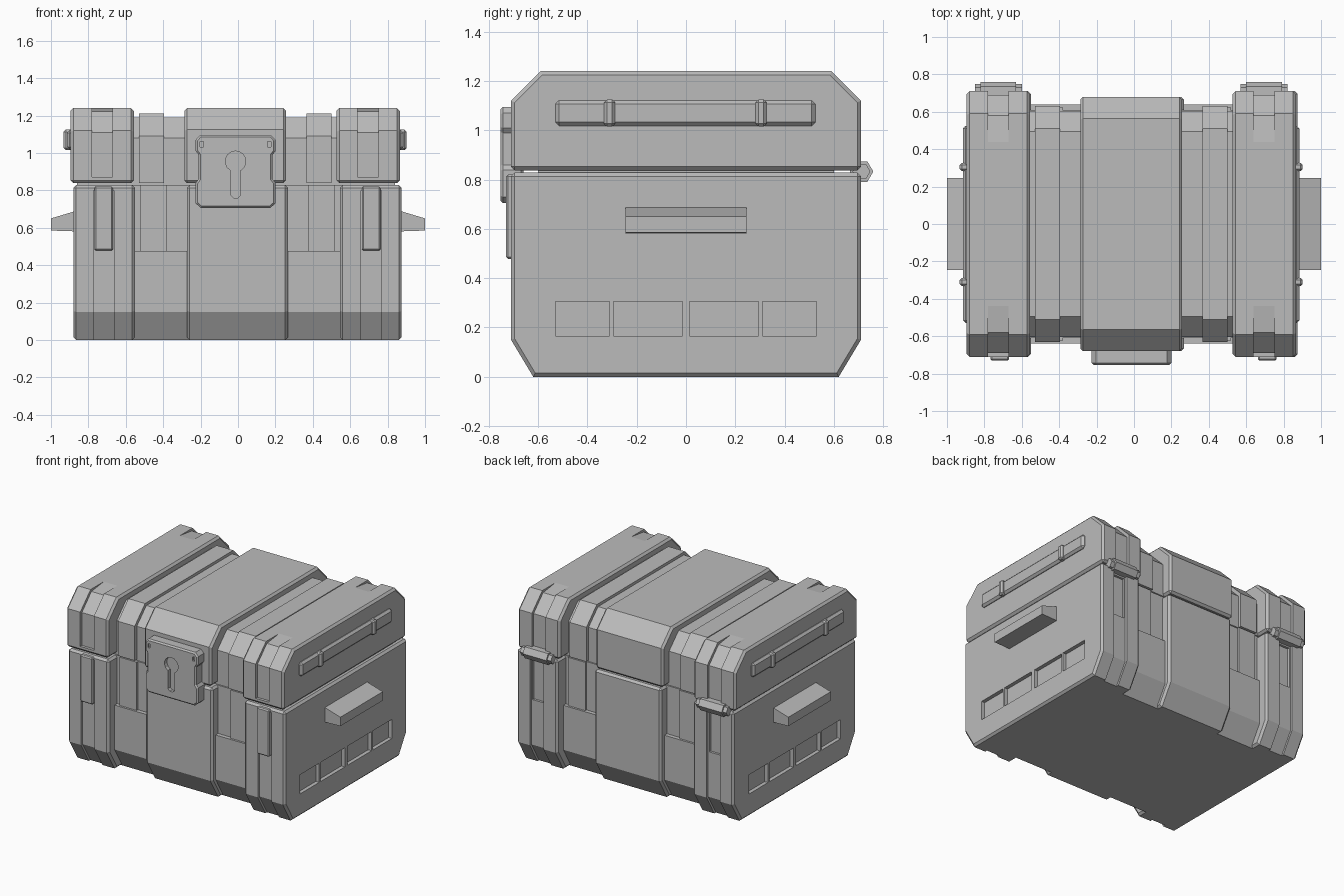
import bpy, bmesh, math

if "Cube" in bpy.data.objects:
    bpy.data.objects.remove(bpy.data.objects["Cube"], do_unlink=True)

grey = bpy.data.materials.new("plain grey")
grey.use_nodes = True
grey.diffuse_color = (0.5, 0.5, 0.5, 1)
grey.node_tree.nodes["Principled BSDF"].inputs["Base Color"].default_value = (0.5, 0.5, 0.5, 1)

LID, BODY = -0.015, -0.003     # sideways offsets of the two halves


def prism(name, points, a, b, axis="x", bevel=0.0):
    """Extrude a (y, z) outline along x, or an (x, z) outline along y."""
    bm = bmesh.new()
    rings = []
    for t in (a, b):
        rings.append([bm.verts.new((t, u, v) if axis == "x" else (u, t, v)) for u, v in points])
    n = len(points)
    bm.faces.new(rings[0])
    bm.faces.new(rings[1])
    for i in range(n):
        j = (i + 1) % n
        bm.faces.new((rings[0][i], rings[0][j], rings[1][j], rings[1][i]))
    bmesh.ops.recalc_face_normals(bm, faces=bm.faces)
    mesh = bpy.data.meshes.new(name)
    bm.to_mesh(mesh)
    bm.free()
    ob = bpy.data.objects.new(name, mesh)
    bpy.context.collection.objects.link(ob)
    mesh.materials.append(grey)
    if bevel:
        mod = ob.modifiers.new("edge", "BEVEL")
        mod.width, mod.segments = bevel, 1
        mod.limit_method, mod.angle_limit = "ANGLE", math.radians(60)
    return ob


def box(name, x, y, z, bevel=0.0):
    return prism(name, [(y[0], z[0]), (y[1], z[0]), (y[1], z[1]), (y[0], z[1])], *x, bevel=bevel)


def cut(ob, cutter):
    """Subtract a cutter, then discard it."""
    mod = ob.modifiers.new("cut", "BOOLEAN")
    mod.operation, mod.solver, mod.object = "DIFFERENCE", "EXACT", cutter
    bpy.context.view_layer.update()
    done = bpy.data.meshes.new_from_object(ob.evaluated_get(bpy.context.evaluated_depsgraph_get()))
    ob.modifiers.clear()
    ob.data = done
    bpy.data.objects.remove(cutter, do_unlink=True)


def mirrored(points):
    return points + [(-u, v) for u, v in reversed(points)]


def body_outline(h, top=0.828):
    return mirrored([(-h, top), (-h, 0.15), (0.09 - h, 0)])


def lid_outline(h, top, c):
    return mirrored([(-h, 0.838), (-h, top - c), (c - h, top)])


def span(side, a, b, off):
    return sorted((side * a + off, side * b + off))


# Centre band and the thin core that fills the seam
prism("centre_body", body_outline(0.68), BODY - 0.27, BODY + 0.27, bevel=0.015)
prism("centre_lid", lid_outline(0.68, 1.24, 0.115), LID - 0.272, LID + 0.272, bevel=0.015)
box("seam_core", (-0.86, 0.84), (-0.6, 0.6), (0.7, 0.95))

for s, word in ((1, "left"), (-1, "right")):
    # Recessed bands between centre and ends
    prism(word + "_recess_body", body_outline(0.61), *span(s, 0.2, 0.6, BODY))
    prism(word + "_recess_lower", body_outline(0.64, 0.475), *span(s, 0.2, 0.6, BODY))
    prism(word + "_recess_strip", body_outline(0.625), *span(s, 0.38, 0.52, BODY))
    prism(word + "_recess_lid", lid_outline(0.605, 1.19, 0.11), *span(s, 0.2, 0.6, LID))
    prism(word + "_strip_lid", lid_outline(0.63, 1.21, 0.12), *span(s, 0.38, 0.515, LID))

    # End bands
    body = prism(word + "_end_body", body_outline(0.71), *span(s, 0.548, 0.8775, BODY), bevel=0.015)
    lid = prism(word + "_end_lid", lid_outline(0.71, 1.24, 0.12), *span(s, 0.542, 0.88, LID), bevel=0.015)
    for f in (-1, 1):
        groove = [(0.8, 0.87), (0.69, 0.87), (0.69, 1.11), (0.58, 1.222), (0.4, 1.245), (0.4, 1.4), (0.8, 1.4)]
        cut(lid, prism("cutter", [(f * u, v) for u, v in groove], *span(s, 0.655, 0.765, LID)))
        groove = [(0.8, 0.8), (0.692, 0.8), (0.692, 0.15), (0.59, -0.02), (0.8, -0.02)]
        cut(body, prism("cutter", [(f * u, v) for u, v in groove], *span(s, 0.66, 0.77, BODY)))
    cut(body, box("cutter", span(s, 0.67, 0.76, BODY), (0.675, 0.8), (0.48, 0.78)))
    box(word + "_front_plate", span(s, 0.665, 0.765, BODY), (-0.73, -0.66), (0.478, 0.82), bevel=0.008)

    # Lower side pockets divided by ribs
    for y in (-0.42, -0.155, 0.155, 0.42):
        w = 0.11 if abs(y) > 0.3 else 0.14
        cut(body, box("cutter", span(s, 0.85, 1, BODY), (y - w, y + w), (0.165, 0.305)))

    # Side handle
    handle = [(s * 0.85, 0.58), (s * 1.0, 0.585), (s * 1.0, 0.65), (s * 0.85, 0.695)]
    prism(word + "_handle", handle, -0.245, 0.245, axis="y")

    # Raised lid rail with clips
    box(word + "_lid_rail", span(s, 0.86, 0.9, LID), (-0.53, 0.525), (1.018, 1.122), bevel=0.015)
    for y in (-0.31, 0.305):
        box(word + "_rail_clip", span(s, 0.86, 0.917, LID), (y - 0.022, y + 0.022), (1.015, 1.125), bevel=0.012)

    # Six-sided hinge
    for part, r, half in (("barrel", 0.048, 0.095), ("pin", 0.036, 0.125)):
        ring = [(0.712 + r * math.cos(math.pi * k / 3), 0.833 + r * math.sin(math.pi * k / 3)) for k in range(6)]
        prism(f"{word}_hinge_{part}", ring, *span(s, 0.71 - half, 0.71 + half, LID))

# Lock plate with notched sides
cx = -0.013
half = [(-0.19, 1.095), (-0.213, 1.07), (-0.213, 1.01), (-0.198, 0.99), (-0.198, 0.86),
        (-0.213, 0.84), (-0.213, 0.73), (-0.185, 0.705)]
lock = prism("lock_plate", [(u + cx, v) for u, v in mirrored(half)], -0.753, -0.66, axis="y", bevel=0.01)

# Keyhole and rivet slots
hole = []
for k in range(13):
    a = math.radians(-60 + 25 * k)
    hole.append((cx + 0.055 * math.cos(a), 0.955 + 0.055 * math.sin(a)))
hole += [(cx - 0.027, 0.775), (cx - 0.012, 0.76), (cx + 0.012, 0.76), (cx + 0.027, 0.775)]
cut(lock, prism("cutter", hole, -0.8, -0.725, axis="y"))
for s in (-1, 1):
    cut(lock, box("cutter", (cx + s * 0.18 - 0.009, cx + s * 0.18 + 0.009), (-0.8, -0.74), (1.032, 1.062)))
